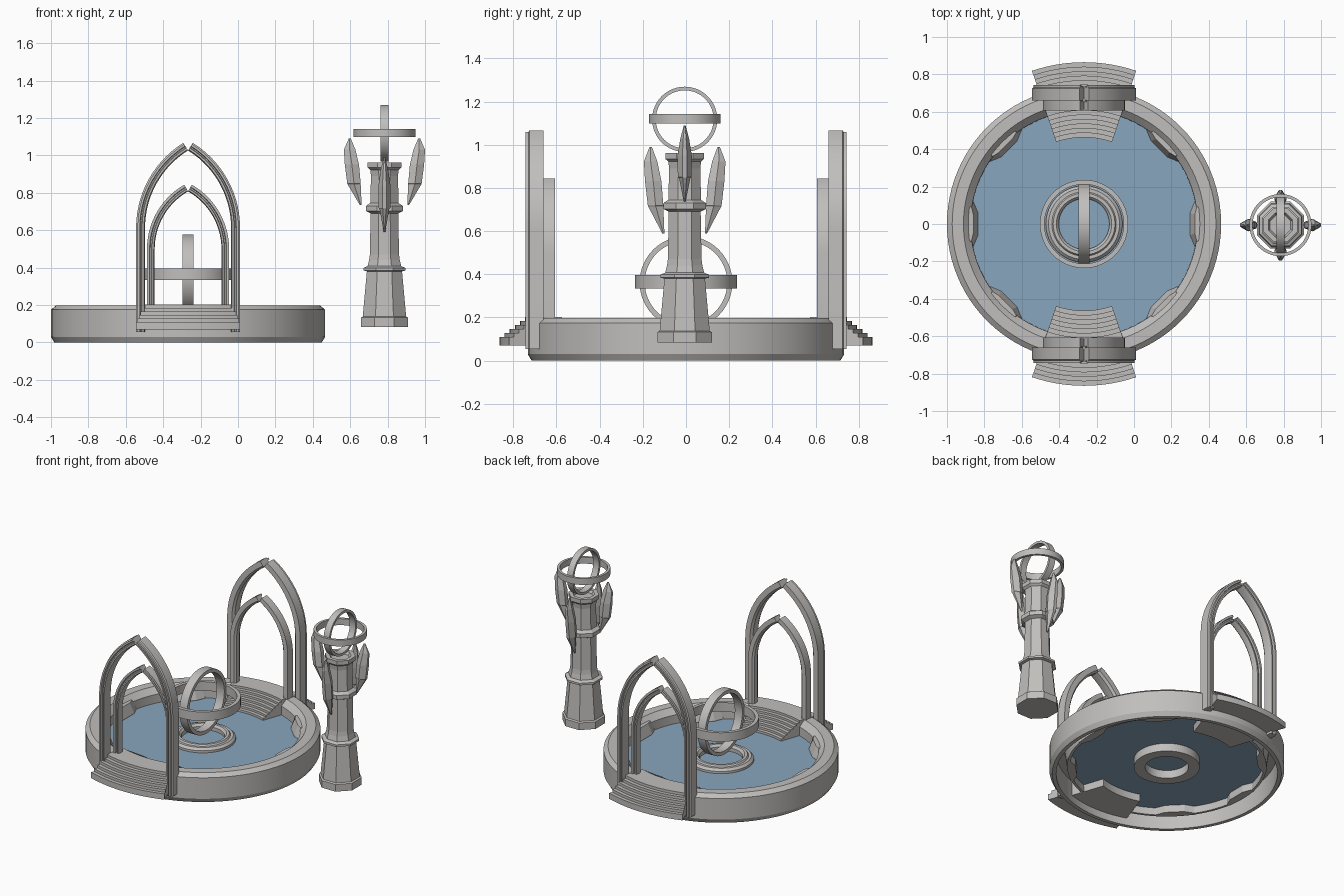
import bpy, bmesh, math
from math import cos, sin, pi, radians
from mathutils import Matrix

if "Cube" in bpy.data.objects:
    bpy.data.objects.remove(bpy.data.objects["Cube"])

POOL = (-0.267, 0.0)
POST = (0.783, -0.006)


def material(name, rgb):
    m = bpy.data.materials.new(name)
    m.diffuse_color = (*rgb, 1)
    m.use_nodes = True
    m.node_tree.nodes["Principled BSDF"].inputs["Base Color"].default_value = m.diffuse_color
    return m


stone = material("pale stone", (0.53, 0.52, 0.505))
blue = material("pool water blue", (0.25, 0.38, 0.51))


def finish(name, bm, at, mat=stone, smooth=True):
    bmesh.ops.recalc_face_normals(bm, faces=bm.faces)
    me = bpy.data.meshes.new(name)
    bm.to_mesh(me)
    bm.free()
    me.materials.append(mat)
    ob = bpy.data.objects.new(name, me)
    bpy.context.collection.objects.link(ob)
    ob.location = (at[0], at[1], at[2] if len(at) > 2 else 0)
    if smooth:
        bpy.ops.object.select_all(action='DESELECT')
        bpy.context.view_layer.objects.active = ob
        ob.select_set(True)
        bpy.ops.object.shade_smooth_by_angle(angle=radians(30))
    return ob


def loft(bm, sections, loop=False):
    """Skin closed cross-sections of equal length; cap the ends unless looped."""
    rings = [[bm.verts.new(p) for p in s] for s in sections]
    pairs = list(zip(rings, rings[1:])) + ([(rings[-1], rings[0])] if loop else [])
    for a, b in pairs:
        for i in range(len(a)):
            j = (i + 1) % len(a)
            bm.faces.new((a[i], a[j], b[j], b[i]))
    if not loop:
        bm.faces.new(rings[0])
        bm.faces.new(rings[-1][::-1])


def lathe(name, profile, at, n=72, a0=0.0, a1=2 * pi, smooth=True):
    """Revolve a closed (radius, z) profile around z, fully or over a sector."""
    full = abs(a1 - a0 - 2 * pi) < 1e-6
    angles = [a0 + (a1 - a0) * i / n for i in range(n if full else n + 1)]
    bm = bmesh.new()
    loft(bm, [[(r * cos(a), r * sin(a), z) for r, z in profile] for a in angles], full)
    return finish(name, bm, at, stone, smooth)


# Pool basin wall, hollow underneath
lathe("basin_wall", [(0.69, 0), (0.715, 0), (0.733, 0.03), (0.733, 0.175), (0.705, 0.198),
                     (0.645, 0.198), (0.607, 0.16), (0.605, 0.05), (0.622, 0.05),
                     (0.635, 0.15), (0.69, 0.15)], POOL, 96)

# Water sheet
bm = bmesh.new()
bmesh.ops.create_circle(bm, cap_ends=True, segments=72, radius=0.615)
finish("water", bm, (*POOL, 0.1), blue, False)

# Fountain kerb in the middle of the pool
lathe("fountain_kerb", [(0.205, 0.045), (0.205, 0.115), (0.19, 0.13), (0.172, 0.13),
                        (0.165, 0.14), (0.148, 0.14), (0.135, 0.125), (0.135, 0.045)], POOL)

# Fan-shaped stairs: up from outside, across the rim, down into the water
stairs = [(0.463, 0.05)]
for i in range(7):
    z = 0.115 + i * 0.0145
    stairs += [(0.463 + i * 0.024, z), (0.463 + (i + 1) * 0.024, z)]
for i in range(6):
    z = 0.202 - i * 0.0184
    stairs += [(0.745 + (i - 1) * 0.024, z), (0.745 + i * 0.024, z)]
stairs += [(0.865, 0.07), (0.72, 0.07), (0.70, 0.05)]
for label, mid in (("front", -pi / 2), ("back", pi / 2)):
    lathe(label + "_stairs", stairs, POOL, 14, mid - radians(18.8), mid + radians(18.8))

# Six shaped stones along the inside of the basin
for k, deg in enumerate((0, 45, 135, 180, 225, 315)):
    bm = bmesh.new()
    lower = [(0.567, -0.06), (0.567, 0.06), (0.592, 0.12), (0.615, 0.12), (0.615, -0.12), (0.592, -0.12)]
    upper = [(0.592, -0.05), (0.592, 0.05), (0.602, 0.09), (0.622, 0.09), (0.622, -0.09), (0.602, -0.09)]
    loft(bm, [[(x, y, 0.05) for x, y in lower], [(x, y, 0.105) for x, y in lower],
              [(x, y, 0.172) for x, y in upper]])
    bmesh.ops.rotate(bm, verts=bm.verts, matrix=Matrix.Rotation(radians(deg), 3, 'Z'))
    finish(f"basin_stone_{k}", bm, POOL, stone, False)


# Pointed arches: a moulded section swept up each leg and over an arc
def arch(name, half, c, base, spring, section, sy):
    R = half - c
    thick = max(t for t, y in section)
    end = math.acos(-c / (R - thick))
    bm = bmesh.new()
    for sx in (1, -1):
        secs = [[(sx * (half - t), sy * y, base) for t, y in section]]
        for i in range(15):
            a = end * i / 14
            secs.append([(sx * (c + (R - t) * cos(a)), sy * y, spring + (R - t) * sin(a))
                         for t, y in section])
        loft(bm, secs)
    finish(name, bm, POOL)


big = [(0, 0.66), (0, 0.725), (0.008, 0.73), (0.008, 0.744), (0.02, 0.744), (0.023, 0.728),
       (0.029, 0.728), (0.032, 0.738), (0.042, 0.738), (0.048, 0.72), (0.048, 0.675), (0.036, 0.66)]
small = [(0, 0.608), (0, 0.665), (0.014, 0.665), (0.017, 0.652), (0.024, 0.652),
         (0.027, 0.66), (0.036, 0.66), (0.041, 0.645), (0.041, 0.62), (0.03, 0.608)]
for label, sy in (("front", -1), ("back", 1)):
    arch(label + "_outer_arch", 0.278, -0.258, 0.055, 0.612, big, sy)
    arch(label + "_inner_arch", 0.2195, -0.177, 0.17, 0.499, small, sy)


# Crossed pairs of flat hoops
def hoop(name, radius, thick, width, at, upright):
    h = width / 2
    ob = lathe(name, [(radius - thick, -h), (radius, -h), (radius, h), (radius - thick, h)], at, 64)
    if upright:
        ob.rotation_euler = (0, pi / 2, 0)


hoop("fountain_level_hoop", 0.236, 0.024, 0.062, (*POOL, 0.365), False)
hoop("fountain_upright_hoop", 0.215, 0.024, 0.058, (*POOL, 0.362), True)
hoop("post_level_hoop", 0.166, 0.017, 0.044, (*POST, 1.12), False)
hoop("post_upright_hoop", 0.151, 0.017, 0.044, (*POST, 1.118), True)

# Eight-sided post: (z, half width across flats)
steps = [(0.083, 0.126), (0.132, 0.126), (0.138, 0.116), (0.38, 0.094), (0.384, 0.112),
         (0.398, 0.112), (0.408, 0.09), (0.44, 0.082), (0.47, 0.078), (0.69, 0.074),
         (0.702, 0.098), (0.73, 0.098), (0.745, 0.076), (0.89, 0.072), (0.922, 0.076),
         (0.935, 0.09), (0.963, 0.09), (0.963, 0.065), (0.945, 0.055)]
bm = bmesh.new()
k = 1 / cos(pi / 8)
loft(bm, [[(w * k * cos(pi / 8 + i * pi / 4), w * k * sin(pi / 8 + i * pi / 4), z)
           for i in range(8)] for z, w in steps])
finish("post", bm, POST, stone, False)

# Four crystal blades round the post: (z, inner radius, outer radius, half width)
blade = [(0.735, 0.122, 0.132, 0.004), (0.845, 0.127, 0.197, 0.026), (0.85, 0.127, 0.199, 0.032),
         (0.95, 0.136, 0.212, 0.033), (1.03, 0.155, 0.217, 0.02), (1.09, 0.18, 0.191, 0.004)]
for i, side in enumerate(("right", "back", "left", "front")):
    bm = bmesh.new()
    secs = []
    for z, a, b, w in blade:
        if i % 2:  # front and back blades hang lower and closer in
            z, a, b = 0.59 + (z - 0.735) * 1.127, a - 0.028, b - 0.028
        m = (a + b) / 2
        secs.append([(a, -w / 2, z), (m, -w, z), (b, -w / 3, z), (b, w / 3, z), (m, w, z), (a, w / 2, z)])
    loft(bm, secs)
    bmesh.ops.rotate(bm, verts=bm.verts, matrix=Matrix.Rotation(i * pi / 2, 3, 'Z'))
    finish(side + "_blade", bm, POST, stone, False)
